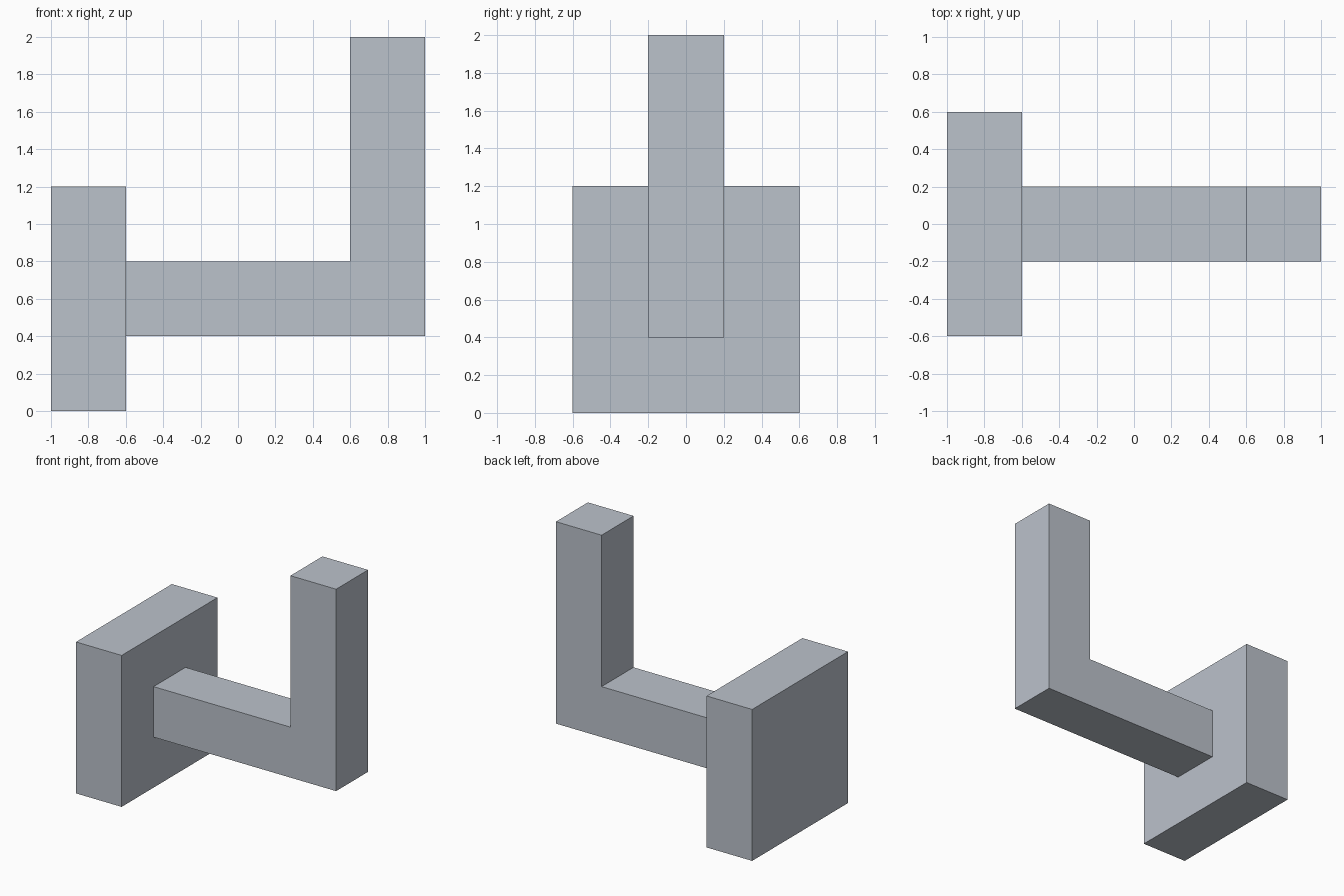
import bpy

if "Cube" in bpy.data.objects:
    bpy.data.objects.remove(bpy.data.objects["Cube"])

# Single flat blue-grey colour
grey = bpy.data.materials.new("blue_grey")
grey.diffuse_color = (0.50, 0.54, 0.60, 1.0)
grey.use_nodes = True
grey.node_tree.nodes["Principled BSDF"].inputs["Base Color"].default_value = grey.diffuse_color


def extrude_profile(name, profile, half_width):
    """Extrude a counter-clockwise (x, z) outline from -y to +y."""
    n = len(profile)
    verts = [(x, y, z) for y in (-half_width, half_width) for x, z in profile]
    faces = [tuple(range(n)), tuple(reversed(range(n, 2 * n)))]
    faces += [(i, i + n, (i + 1) % n + n, (i + 1) % n) for i in range(n)]
    mesh = bpy.data.meshes.new(name)
    mesh.from_pydata(verts, [], faces)
    mesh.materials.append(grey)
    obj = bpy.data.objects.new(name, mesh)
    bpy.context.collection.objects.link(obj)
    return obj


# Square mounting plate
extrude_profile("mounting_plate",
                [(-1, 0), (-0.6, 0), (-0.6, 1.2), (-1, 1.2)], 0.6)

# L-shaped hook arm with upright end
extrude_profile("hook_arm",
                [(-0.6, 0.4), (1, 0.4), (1, 2), (0.6, 2), (0.6, 0.8), (-0.6, 0.8)], 0.2)
